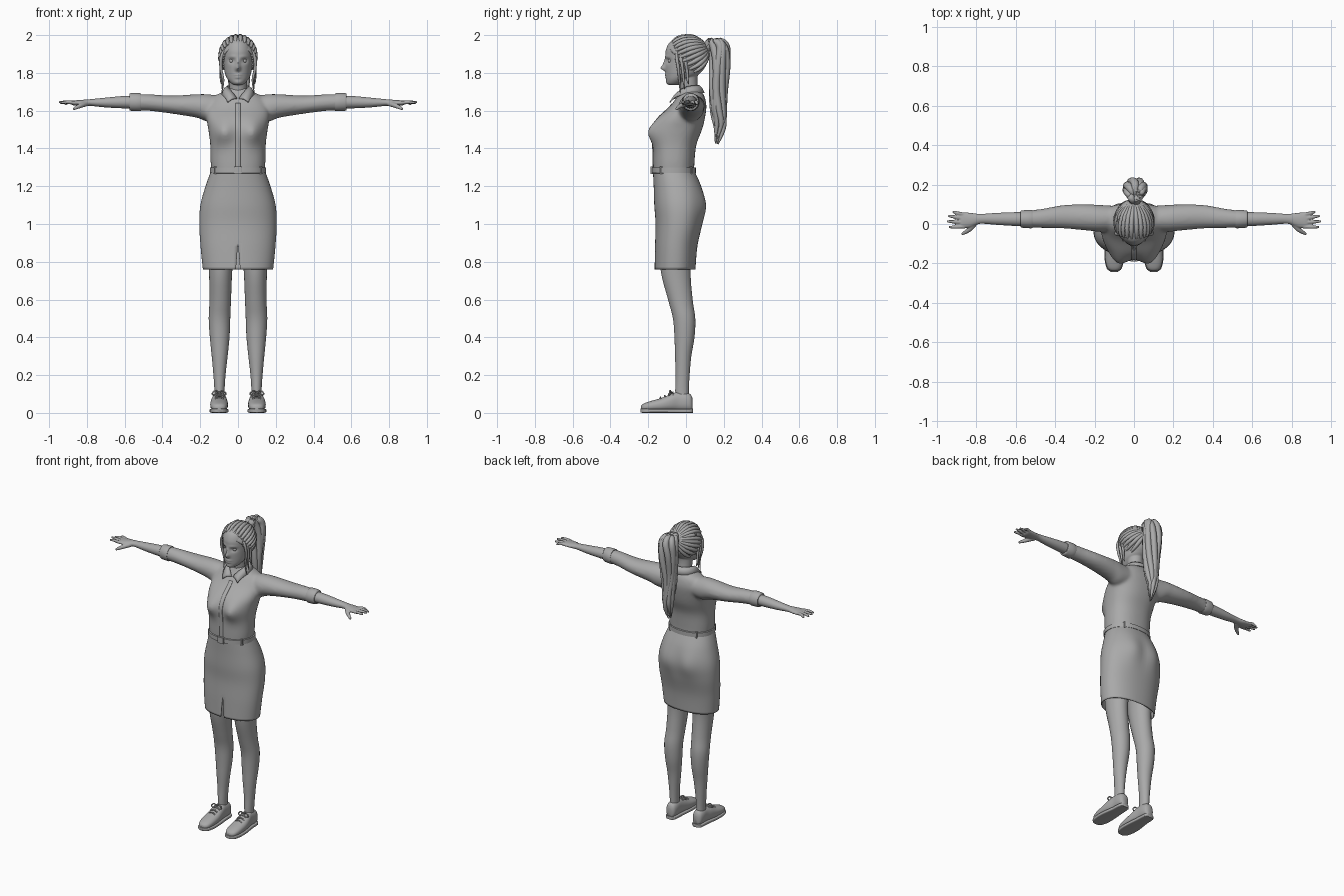
import bpy, bmesh
from math import sin, cos, pi, exp, radians
from mathutils import Vector

if "Cube" in bpy.data.objects:
    bpy.data.objects.remove(bpy.data.objects["Cube"])

grey = bpy.data.materials.new("plain grey")
grey.use_nodes = True
grey.diffuse_color = (.4, .4, .4, 1)
grey.node_tree.nodes["Principled BSDF"].inputs["Base Color"].default_value = (.4, .4, .4, 1)


def spline(rows, sub):
    """Smoothly resample a list of number rows."""
    rows = [Vector(r) for r in rows]
    out = []
    for i in range(len(rows) - 1):
        a, b, c, d = (rows[max(0, min(len(rows) - 1, i + k))] for k in (-1, 0, 1, 2))
        for j in range(sub):
            t = j / sub
            out.append(b + (c - a) * t / 2 + (a * 2 - b * 5 + c * 4 - d) * t * t / 2
                       + (b * 3 - a - c * 3 + d) * t ** 3 / 2)
    return out + [rows[-1]]


def skin(bm, rings, caps=True):
    rings = [[bm.verts.new(p) for p in ring] for ring in rings]
    n = len(rings[0])
    for low, high in zip(rings, rings[1:]):
        for k in range(n):
            bm.faces.new((low[k], low[(k + 1) % n], high[(k + 1) % n], high[k]))
    if caps:
        bm.faces.new(rings[0][::-1])
        bm.faces.new(rings[-1])


def loft(bm, axis, rows, p=2.0, n=40, sub=4, caps=True):
    """Rows hold position along the axis, centre (two) and radii (two)."""
    def power(v):
        return (abs(v) ** (2 / p)) * (1 if v > 0 else -1)
    rings = []
    for t, a, b, ra, rb in spline(rows, sub):
        ring = []
        for k in range(n):
            ang = 2 * pi * k / n
            u, v = a + ra * power(cos(ang)), b + rb * power(sin(ang))
            ring.append({"x": (t, u, v), "y": (u, t, v), "z": (u, v, t)}[axis])
        rings.append(ring)
    skin(bm, rings, caps)


def tube(bm, path, n=8, sub=4):
    """Path rows hold x, y, z and radius."""
    pts = spline(path, sub)
    rings = []
    for i, p in enumerate(pts):
        tangent = (pts[min(i + 1, len(pts) - 1)] - pts[max(i - 1, 0)]).to_3d()
        side = tangent.cross(Vector((.3, 1, .2))).normalized()
        up = side.cross(tangent).normalized()
        rings.append([p.to_3d() + (side * cos(2 * pi * k / n) + up * sin(2 * pi * k / n)) * p.w
                      for k in range(n)])
    skin(bm, rings)


def bump(bm, x, z, sx, sz, amount, front=True):
    for v in bm.verts:
        if (v.co.y < -.04) == front:
            v.co.y += amount * exp(-((abs(v.co.x) - x) / sx) ** 2 - ((v.co.z - z) / sz) ** 2)


def make(name, bm, mirror=False, voxel=0, relax=0, solid=0):
    bmesh.ops.recalc_face_normals(bm, faces=bm.faces)
    mesh = bpy.data.meshes.new(name)
    bm.to_mesh(mesh)
    bm.free()
    mesh.materials.append(grey)
    ob = bpy.data.objects.new(name, mesh)
    bpy.context.collection.objects.link(ob)
    bpy.ops.object.select_all(action="DESELECT")
    ob.select_set(True)
    bpy.context.view_layer.objects.active = ob
    bpy.ops.object.shade_smooth_by_angle(angle=radians(50))
    if mirror:
        ob.modifiers.new("mirror", "MIRROR").use_mirror_merge = False
    if voxel:
        mod = ob.modifiers.new("fuse", "REMESH")
        mod.mode, mod.voxel_size, mod.use_smooth_shade = "VOXEL", voxel, True
    if relax:
        mod = ob.modifiers.new("relax", "SMOOTH")
        mod.iterations = relax
    if solid:
        ob.modifiers.new("thickness", "SOLIDIFY").thickness = solid
    return ob


# Blouse: torso and sleeves fused together
bm = bmesh.new()
loft(bm, "z", [(1.27, 0, -.065, .14, .108), (1.33, 0, -.065, .145, .11), (1.42, 0, -.06, .147, .115),
               (1.5, 0, -.045, .157, .13), (1.56, 0, -.025, .167, .125), (1.62, 0, .01, .165, .098),
               (1.67, 0, .025, .135, .075), (1.7, 0, .025, .08, .058), (1.72, 0, .02, .05, .045)], 2.3, 64, 6)
bump(bm, .08, 1.485, .05, .06, -.037)
for s in (-1, 1):
    loft(bm, "x", [(s * x, y, z, ry, rz) for x, y, z, ry, rz in (
        (.07, .03, 1.615, .06, .06), (.16, .028, 1.615, .068, .072), (.22, .032, 1.625, .067, .062),
        (.35, .037, 1.632, .06, .048), (.47, .028, 1.643, .048, .044), (.55, .025, 1.645, .042, .043))])
blouse = make("blouse", bm, voxel=.009, relax=8)

# Rolled cuffs
bm = bmesh.new()
loft(bm, "x", [(.515, .025, 1.645, .043, .044), (.52, .025, 1.645, .047, .048), (.565, .025, 1.646, .044, .047),
               (.575, .025, 1.646, .04, .043)], sub=2)
make("cuffs", bm, mirror=True)

# Button strip laid on the blouse front, with buttons
bm = bmesh.new()
bmesh.ops.create_grid(bm, x_segments=4, y_segments=40, size=1)
for v in bm.verts:
    v.co = (v.co.x * .012, -.4, 1.465 + v.co.y * .175)
strip = make("button_strip", bm)
wrap = strip.modifiers.new("wrap", "SHRINKWRAP")
wrap.target, wrap.wrap_method, wrap.offset = blouse, "PROJECT", .003
wrap.use_project_y, wrap.use_positive_direction, wrap.use_negative_direction = True, True, True
strip.modifiers.new("thickness", "SOLIDIFY").thickness = .003

# Collar: stand folding over into two front points
bm = bmesh.new()
grid = []
for i in range(41):
    u = i / 20 - 1
    a, f, s = u * pi * .98, abs(u) ** 4, (1 if u > 0 else -1)
    top = Vector((.058 * sin(a), .015 + .055 * cos(a) - .022 * f, 1.735 - .07 * f))
    low = Vector((.085 * sin(a) + s * .05 * f, .02 + .078 * cos(a) - .03 * f, 1.695 - .05 * f))
    mid = (top + low) / 2 + Vector((0, 0, .008))
    grid.append([bm.verts.new(p) for p in (top, mid, low)])
for a, b in zip(grid, grid[1:]):
    for k in (0, 1):
        bm.faces.new((a[k], a[k + 1], b[k + 1], b[k]))
make("collar", bm, solid=.006)

# Skirt with a front slit
bm = bmesh.new()
loft(bm, "z", [(.76, 0, -.058, .186, .108), (.88, 0, -.052, .198, .112), (1, 0, -.038, .205, .123),
               (1.1, 0, -.036, .199, .132), (1.2, 0, -.046, .172, .125), (1.28, 0, -.065, .143, .11)],
     2.2, 64, 6, caps=False)
bump(bm, .08, 1.1, .06, .09, .016, front=False)
slit = [e for e in bm.edges if all(abs(v.co.x) < .001 and v.co.y < -.05 and v.co.z < .905 for v in e.verts)]
bmesh.ops.split_edges(bm, edges=slit)
for v in bm.verts:
    if abs(v.co.x) < .001 and v.co.y < -.05 and v.co.z < .9:
        side = sum(f.calc_center_median().x for f in v.link_faces)
        v.co.x += (1 if side > 0 else -1) * (.9 - v.co.z) * .08
make("skirt", bm, solid=.005)

# Belt, loops and buckle
bm = bmesh.new()
loft(bm, "z", [(1.268, 0, -.065, .143, .111), (1.27, 0, -.065, .149, .117), (1.298, 0, -.065, .149, .117),
               (1.3, 0, -.065, .143, .111)], 2.2, 64, 1)
make("belt", bm)
bm = bmesh.new()
for a in (50, 130, 215, 325, 270):
    wide = .022 if a == 270 else .007
    c, s = cos(radians(a)), sin(radians(a))
    loft(bm, "z", [(1.264, .147 * c, -.065 + .116 * s, wide, .008), (1.304, .147 * c, -.065 + .116 * s, wide, .008)],
         6, 24, 1)
make("belt_loops_and_buckle", bm)

# Legs
bm = bmesh.new()
loft(bm, "z", [(.06, .098, -.02, .027, .035), (.12, .098, -.021, .027, .036), (.2, .098, -.018, .032, .037),
               (.3, .097, -.015, .042, .043), (.4, .097, -.008, .052, .053), (.5, .098, -.01, .057, .059),
               (.6, .094, -.03, .057, .065), (.76, .092, -.055, .062, .08), (.95, .09, -.045, .075, .095)])
make("legs", bm, mirror=True)

# Shoes with soles, laces and bows
bm = bmesh.new()
loft(bm, "y", [(-.238, .1, .025, .015, .012), (-.225, .1, .029, .033, .02), (-.19, .1, .035, .044, .027),
               (-.13, .1, .043, .047, .036), (-.08, .1, .054, .043, .046), (-.04, .098, .06, .037, .052),
               (0, .098, .058, .036, .05), (.025, .098, .053, .03, .044), (.035, .098, .045, .016, .03)], 2.3)
make("shoes", bm, mirror=True)
bm = bmesh.new()
loft(bm, "y", [(-.242, .1, .012, .018, .01), (-.225, .1, .012, .038, .012), (-.18, .1, .011, .049, .011),
               (-.12, .1, .011, .049, .011), (-.04, .098, .011, .04, .011), (.02, .098, .011, .036, .011),
               (.038, .098, .011, .02, .011)], 5)
make("soles", bm, mirror=True)
bm = bmesh.new()
for i in range(4):
    y, z = -.135 + i * .022, .08 + i * .009
    tube(bm, [(.07, y, z - .02, .004), (.085, y, z, .004), (.112, y, z, .004), (.13, y, z - .02, .004)])
for s in (-1, 1):
    tube(bm, [(.1, -.075, .105, .004), (.1 + s * .02, -.085, .118, .004), (.1 + s * .037, -.085, .1, .004),
              (.1 + s * .02, -.09, .095, .004), (.1, -.08, .102, .004)])
make("laces", bm, mirror=True)

# Forearms, palms and fingers
bm = bmesh.new()
loft(bm, "x", [(.5, .025, 1.645, .035, .034), (.6, .025, 1.645, .035, .033), (.7, .026, 1.643, .03, .026),
               (.78, .026, 1.643, .025, .018), (.83, .02, 1.641, .037, .016), (.87, .018, 1.641, .041, .013),
               (.882, .018, 1.641, .034, .009)])
for base, x, y, z in ((.048, .918, .062, 1.632), (.028, .942, .042, 1.64), (.008, .948, .014, 1.645),
                      (-.014, .938, -.016, 1.642)):
    tube(bm, [(.86, base, 1.641, .01), ((.87 + x) / 2, (base + y) / 2, 1.645, .0095), (x, y, z, .006)])
tube(bm, [(.8, .01, 1.637, .014), (.835, -.028, 1.626, .013), (.872, -.052, 1.608, .007)])
make("arms_and_hands", bm, mirror=True, voxel=.004, relax=2)

# Head and neck with sculpted face
bm = bmesh.new()
loft(bm, "z", [(1.735, 0, -.065, .02, .025), (1.745, 0, -.058, .036, .042), (1.765, 0, -.042, .054, .062),
               (1.79, 0, -.02, .067, .086), (1.83, 0, -.005, .075, .104), (1.88, 0, 0, .08, .109),
               (1.92, 0, 0, .08, .107), (1.96, 0, 0, .065, .088), (1.985, 0, 0, .035, .05)], n=72, sub=8)
for args in ((0, 1.825, .012, .014, -.026), (0, 1.85, .009, .022, -.012), (.034, 1.864, .017, .013, .012),
             (.03, 1.885, .022, .008, -.004), (0, 1.79, .02, .005, -.008), (0, 1.776, .016, .005, -.007),
             (0, 1.75, .02, .01, -.004)):
    bump(bm, *args)
loft(bm, "z", [(1.64, 0, .025, .06, .05), (1.7, 0, .018, .047, .046), (1.77, 0, .01, .048, .05),
               (1.82, 0, .01, .05, .06)])
make("head", bm, voxel=.004, relax=2)
bm = bmesh.new()
bmesh.ops.create_uvsphere(bm, u_segments=20, v_segments=12, radius=.013)
bmesh.ops.translate(bm, verts=bm.verts, vec=(.033, -.081, 1.864))
make("eyes", bm, mirror=True)

# Hair cap, cut open at the face
centre, size = Vector((0, .004, 1.885)), Vector((.094, .112, .11))
bm = bmesh.new()
bmesh.ops.create_uvsphere(bm, u_segments=64, v_segments=48, radius=1)
for v in bm.verts:
    v.co = centre + v.co * size
bmesh.ops.delete(bm, geom=[v for v in bm.verts if v.co.z < 1.785 or v.co.y < -.035 - .72 * (v.co.z - 1.85)],
                 context="VERTS")
make("hair_cap", bm, solid=.012)

# Locks swept from the hairline back to the tie, plus loose side strands
tie = Vector((0, .96, .4))
bm = bmesh.new()
for s in (-1, 1):
    for i in range(11):
        a = radians(8 + i * 14)
        start = Vector((s * sin(a), -.75 * cos(a / 2) + .5 * (i / 10) ** 2, .75 * cos(a))).normalized()
        path = []
        for j in range(7):
            t = j / 6
            p = centre + start.lerp(tie, t).normalized() * size * (1.0 + .01 * (i % 2))
            path.append((*p, .004 + .009 * sin(pi * (.1 + .8 * t))))
        tube(bm, path)
    for k in range(3):
        y = -.05 + k * .022
        tube(bm, [(s * .06, y, 1.945, .005), (s * .088, y, 1.885, .009), (s * .09, y + .01, 1.82, .008),
                  (s * (.078 + .006 * k), y + .015, 1.76, .006), (s * .086, y + .02, 1.69 + .025 * k, .002)])
make("hair_locks", bm)

# Ponytail of wavy strands and its band
bm = bmesh.new()
spine = [(.105, 1.925, .006, .014), (.145, 1.965, .024, .018), (.175, 1.935, .036, .021), (.18, 1.85, .038, .021),
         (.17, 1.72, .032, .02), (.172, 1.61, .026, .018), (.18, 1.53, .02, .013), (.163, 1.45, .008, .003)]
for k in range(11):
    a = k * 2 * pi / 10
    path = []
    for j, (y, z, spread, r) in enumerate(spine):
        w = a + .35 * sin(j * 1.3 + k)
        spread *= 0 if k == 10 else 1
        path.append((spread * 1.15 * cos(w) + .006, y + spread * sin(w), z + .012 * sin(k * 2.4) * j / 3, r))
    tube(bm, path, 10, 5)
make("ponytail", bm)
bm = bmesh.new()
loft(bm, "y", [(.108, 0, 1.93, .022, .022), (.116, 0, 1.93, .028, .028), (.128, 0, 1.94, .026, .026)])
make("hair_band", bm)
